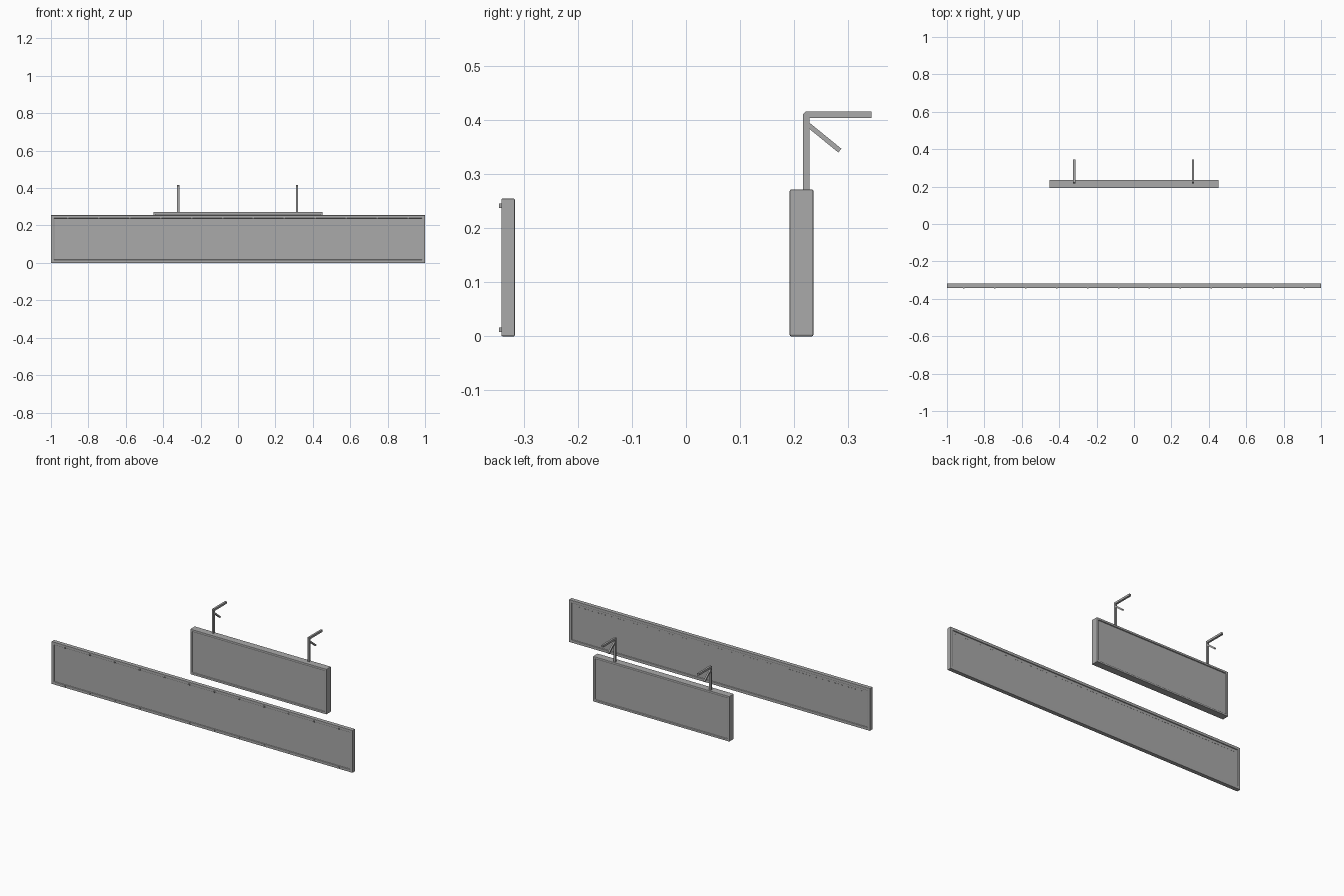
import bpy, bmesh, math
from mathutils import Vector

cube = bpy.data.objects.get("Cube")
if cube:
    bpy.data.objects.remove(cube, do_unlink=True)

GREY = (0.4, 0.4, 0.4, 1)
grey = bpy.data.materials.new("grey metal")
grey.use_nodes = True
grey.diffuse_color = GREY
grey.node_tree.nodes["Principled BSDF"].inputs["Base Color"].default_value = GREY


def finish(name, bm, bevel=0):
    bmesh.ops.recalc_face_normals(bm, faces=bm.faces)
    mesh = bpy.data.meshes.new(name)
    bm.to_mesh(mesh)
    bm.free()
    mesh.materials.append(grey)
    obj = bpy.data.objects.new(name, mesh)
    bpy.context.collection.objects.link(obj)
    if bevel:
        mod = obj.modifiers.new("soft edges", 'BEVEL')
        mod.width = bevel
        mod.segments = 2
    return obj


def box(bm, x0, x1, y0, y1, z0, z1):
    verts = bmesh.ops.create_cube(bm, size=1)["verts"]
    for v in verts:
        v.co = Vector((x0 if v.co.x < 0 else x1,
                       y0 if v.co.y < 0 else y1,
                       z0 if v.co.z < 0 else z1))


def sign(name, half, y0, y1, top, border, recess, bevel):
    """Rectangular casing with a sunken panel on the front and the back."""
    bm = bmesh.new()
    box(bm, -half, half, y0, y1, 0, top)
    bm.normal_update()
    for side in (-1, 1):
        face = next(f for f in bm.faces if f.normal.y * side > 0.9)
        bmesh.ops.inset_region(bm, faces=[face], thickness=border)
        # a second, hair-thin inset forms the wall of the recess
        bmesh.ops.inset_region(bm, faces=[face], thickness=0.001, depth=-recess)
    return finish(name, bm, bevel)


# Long front sign
FRONT, BACK, TOP = -0.342, -0.317, 0.255
sign("long_sign_casing", 1, FRONT, BACK, TOP, 0.023, 0.005, 0.002)

# Small clips along the front frame, top and bottom
bm = bmesh.new()
for i in range(12):
    x = -0.91 + i * 1.82 / 11
    for z in (0.242, 0.012):
        box(bm, x - 0.004, x + 0.004, FRONT - 0.004, FRONT + 0.002, z - 0.004, z + 0.004)
finish("frame_clips", bm)

# Row of tiny rivets along the back of the panel
bm = bmesh.new()
for i in range(90):
    x = -0.96 + i * 1.92 / 89
    box(bm, x - 0.004, x + 0.004, BACK - 0.006, BACK - 0.004, 0.222, 0.225)
finish("back_rivets", bm)

# Short hanging sign
sign("hanging_sign_casing", 0.453, 0.192, 0.236, 0.272, 0.018, 0.006, 0.004)

# Wall brackets: upright with horizontal arm, and a diagonal strut
T = 0.006
for side, x in (("right", -0.32), ("left", 0.315)):
    bm = bmesh.new()
    outline = [(0.217, 0.268), (0.229, 0.268), (0.229, 0.404), (0.344, 0.404),
               (0.344, 0.416), (0.221, 0.416), (0.217, 0.412)]
    face = bm.faces.new([bm.verts.new((x - T, y, z)) for y, z in outline])
    new = bmesh.ops.extrude_face_region(bm, geom=[face])["geom"]
    bmesh.ops.translate(bm, vec=(2 * T, 0, 0),
                        verts=[g for g in new if isinstance(g, bmesh.types.BMVert)])
    finish(side + "_bracket", bm)

    start, end = Vector((x, 0.226, 0.392)), Vector((x, 0.285, 0.344))
    run = end - start
    bm = bmesh.new()
    box(bm, -0.005, 0.005, -run.length / 2, run.length / 2, -0.0045, 0.0045)
    strut = finish(side + "_bracket_strut", bm)
    strut.location = (start + end) / 2
    strut.rotation_euler.x = math.atan2(run.z, run.y)
